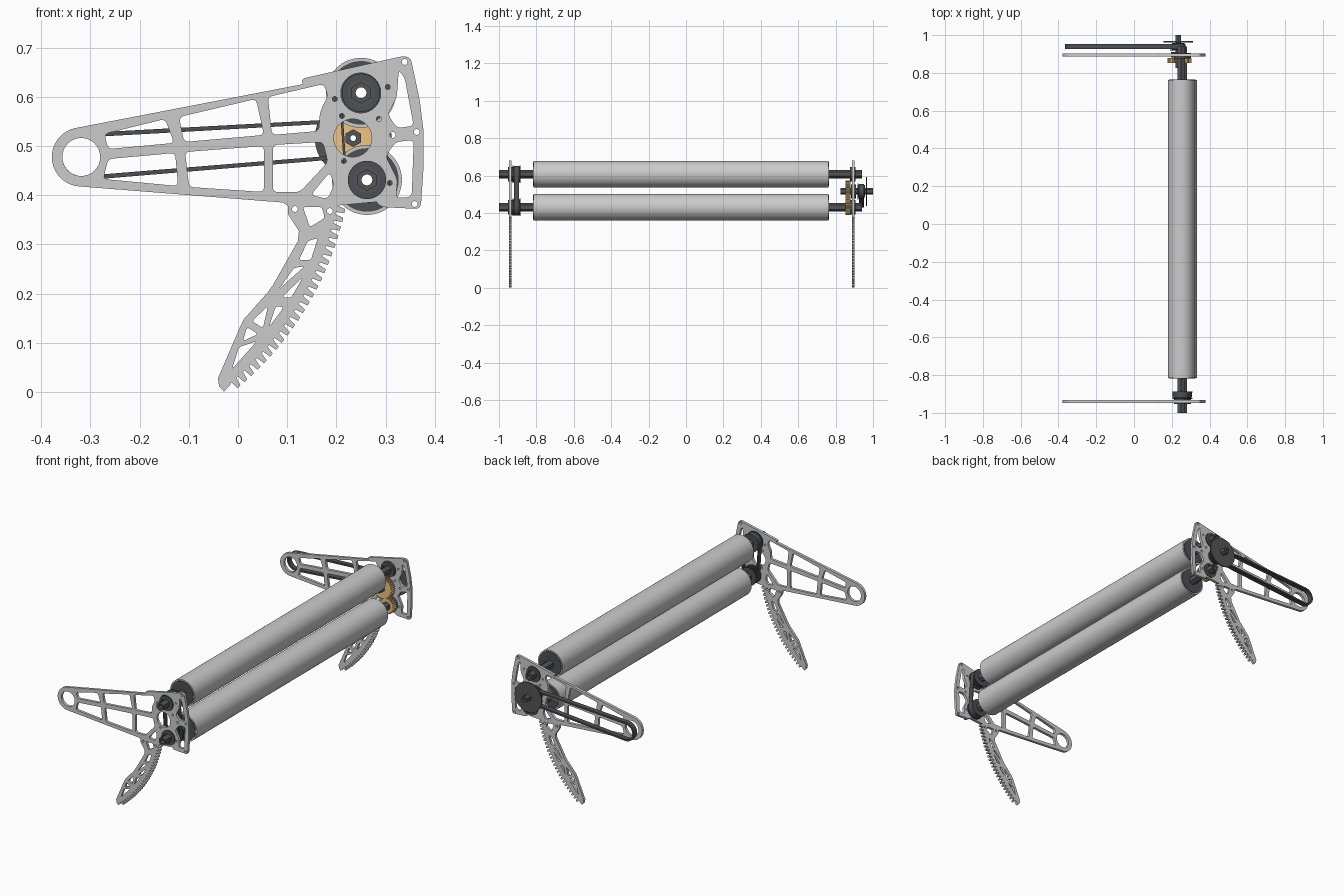
import bpy
from math import cos, sin, pi, atan2, acos, hypot
from mathutils import Vector

if "Cube" in bpy.data.objects:
    bpy.data.objects.remove(bpy.data.objects["Cube"])


def mat(name, col):
    m = bpy.data.materials.new(name)
    m.diffuse_color = (*col, 1)
    m.use_nodes = True
    m.node_tree.nodes["Principled BSDF"].inputs["Base Color"].default_value = m.diffuse_color
    return m


DARK = mat("dark_rubber", (0.07, 0.08, 0.09))
BLACK = mat("black_steel", (0.09, 0.09, 0.09))
TAN = mat("tan_gear", (0.85, 0.56, 0.24))


# ---- 2D profile helpers (x, z) ----
def circle(c, r, n=40, start=0.0):
    return [(c[0] + r * cos(start + 2 * pi * i / n), c[1] + r * sin(start + 2 * pi * i / n)) for i in range(n)]


def hexagon(c, r):
    return circle(c, r, 6, pi / 6)


def loop_around(c1, r1, c2, r2, n=20):
    """Belt line: hull of two circles."""
    d = (c2[0] - c1[0], c2[1] - c1[1])
    a, b = atan2(d[1], d[0]), acos((r1 - r2) / hypot(*d))
    pts = []
    for c, r, s, e in ((c1, r1, a + b, a + 2 * pi - b), (c2, r2, a - b, a + b)):
        pts += [(c[0] + r * cos(s + (e - s) * i / n), c[1] + r * sin(s + (e - s) * i / n)) for i in range(n + 1)]
    return pts


def gear_profile(c, r, teeth, depth=0.006):
    pts = []
    for i in range(teeth):
        for f, k in ((0, 1), (0.3, 0), (0.55, 0), (0.85, 1)):
            a = 2 * pi * (i + f) / teeth
            pts.append((c[0] + (r - k * depth) * cos(a), c[1] + (r - k * depth) * sin(a)))
    return pts


def rounded(pts, r=4, n=4):
    """Round every corner of a polygon."""
    out = []
    for i, p in enumerate(pts):
        p = Vector(p)
        va, vb = Vector(pts[i - 1]) - p, Vector(pts[(i + 1) % len(pts)]) - p
        a = p + va.normalized() * min(r, va.length * 0.4)
        b = p + vb.normalized() * min(r, vb.length * 0.4)
        for k in range(n + 1):
            t = k / n
            out.append(tuple(a * (1 - t) ** 2 + p * 2 * t * (1 - t) + b * t * t))
    return out


def slab(name, y0, y1, loops, material=None):
    """Extrude profile loops (first outer, rest holes) from y0 to y1."""
    cu = bpy.data.curves.new(name, 'CURVE')
    cu.dimensions, cu.fill_mode, cu.extrude = '2D', 'BOTH', (y1 - y0) / 2
    for lp in loops:
        sp = cu.splines.new('POLY')
        sp.points.add(len(lp) - 1)
        for q, (x, z) in zip(sp.points, lp):
            q.co = (x, z, 0, 1)
        sp.use_cyclic_u = True
    ob = bpy.data.objects.new(name, cu)
    bpy.context.collection.objects.link(ob)
    ob.location.y = (y0 + y1) / 2
    ob.rotation_euler.x = pi / 2
    bpy.ops.object.select_all(action='DESELECT')
    bpy.context.view_layer.objects.active = ob
    ob.select_set(True)
    bpy.ops.object.convert(target='MESH')
    ob = bpy.context.view_layer.objects.active
    bpy.ops.object.shade_smooth_by_angle(angle=0.5)
    if material:
        ob.data.materials.append(material)
    return ob


# ---- side plates: drawn in sketch units (v down), then scaled ----
def sketch(pts):
    return [((u - 238) / 493, (392 - v) / 492) for u, v in pts]


ring = [(81 + 29.5 * cos(a), 157 + 29.5 * sin(a)) for a in (1.66 + 2.84 * i / 20 for i in range(21))]
upper_edge = rounded([(300, 79.1), (404, 56), (411, 58), (420, 100), (424, 132), (424, 165), (421, 209), (380, 207)], 6)
teeth = []
N = 24
for i in range(N):
    for f, r in ((0, 312), (0.2, 320.5), (0.65, 320.5), (0.75, 312)):
        a = 0.205 + 0.68 * (i + f) / N
        teeth.append((32 + r * cos(a), 142 + r * sin(a)))
leg_back = [(230, 385), (224, 391.5), (219, 386), (218, 378), (240, 327), (244, 319), (268, 292), (273, 285),
            (298, 241), (299, 231), (288, 214), (288, 206), (283, 202.5)]
outline = ring + upper_edge + teeth + leg_back

frame_windows = [
    [(104, 134), (165, 119), (174, 143), (108, 149)],
    [(179, 117), (256, 99), (264, 135), (184, 142)],
    [(268, 97), (324, 84), (328, 96), (320, 112), (319, 131), (272, 135)],
    [(108, 159), (175, 153), (178, 186), (103, 179)],
    [(185, 152), (264, 146), (264, 192), (189, 187)],
    [(273, 145), (323, 142), (328, 162), (300, 192), (273, 192)],
    [(311, 195), (330, 172), (334, 185), (328, 199)],
    [(399, 70), (405, 78), (414, 126), (397, 128), (388, 114), (397, 98)],
    [(396, 142), (414, 140), (412, 197), (396, 198), (398, 180), (386, 156)],
]
leg_windows = [
    [(303, 207), (322, 207), (325, 218), (310, 227)],
    [(308, 241), (318, 238), (311, 260), (299, 260)],
    [(294, 268), (305, 266), (279, 289)],
    [(282, 297), (303, 277), (291, 298)],
    [(252, 321), (268, 306), (263, 328)],
    [(276, 306), (284, 307), (269, 327)],
    [(247, 327), (258, 334), (243, 341)],
    [(239, 347), (257, 341), (232, 369)],
]
round_holes = [(81, 157, 19), (361, 93, 20), (353, 138, 19), (367, 180, 18), (405, 62, 3), (415, 204, 3),
               (417, 132, 3), (393, 135, 3), (295, 209, 3), (330, 211, 3), (388, 87, 2.5), (335, 99, 2.5),
               (342, 116, 2.5), (390, 183, 2.5), (344, 161, 2.5), (379, 119, 2.5)]
loops = [sketch(outline)]
loops += [sketch(rounded(w, 5)) for w in frame_windows] + [sketch(rounded(w, 3)) for w in leg_windows]
loops += [sketch(circle(h[:2], h[2], 32 if h[2] > 5 else 12)) for h in round_holes]
slab("side_plate_front", -0.947, -0.933, loops)
slab("side_plate_back", 0.888, 0.902, loops)

# ---- rollers, hollow hex shafts, bearings and linked pulleys ----
TOP, LOW, IDLE, PIVOT = (0.25, 0.608), (0.262, 0.431), (0.234, 0.516), (-0.318, 0.478)
for tag, c in (("upper", TOP), ("lower", LOW)):
    slab(tag + "_roller", -0.815, 0.762, [circle(c, 0.071, 64), circle(c, 0.064, 64)])
    for end, y in (("front", -0.818), ("back", 0.745)):
        slab(f"{tag}_roller_cap_{end}", y, y + 0.02, [circle(c, 0.0645, 64), hexagon(c, 0.018)], DARK)
    slab(tag + "_shaft", -1.0, 0.94, [hexagon(c, 0.022), circle(c, 0.011, 20)], BLACK)
    for end, y in (("front", -0.952), ("back", 0.876)):
        slab(f"{tag}_bearing_{end}", y, y + 0.03, [circle(c, 0.039), circle(c, 0.027)], DARK)
        slab(f"{tag}_bearing_race_{end}", y + 0.003, y + 0.027, [circle(c, 0.0275), hexagon(c, 0.021)], BLACK)
    slab(tag + "_pulley", -0.924, -0.888, [gear_profile(c, 0.041, 24, 0.004), hexagon(c, 0.021)], DARK)
    for k, y in enumerate((-0.927, -0.891)):
        slab(f"{tag}_pulley_flange_{k}", y, y + 0.005, [circle(c, 0.047), hexagon(c, 0.021)], DARK)
slab("roller_link_belt", -0.919, -0.893, [loop_around(TOP, 0.045, LOW, 0.045), loop_around(TOP, 0.040, LOW, 0.040)], DARK)

# ---- drive end: meshing gears, idler shaft, pulley, disc and long belt ----
slab("idler_gear", 0.852, 0.879, [gear_profile(IDLE, 0.058, 36), hexagon(IDLE, 0.017)], TAN)
slab("roller_gear", 0.852, 0.879, [gear_profile(LOW, 0.042, 26), hexagon(LOW, 0.021)], TAN)
slab("idler_shaft", 0.825, 1.0, [hexagon(IDLE, 0.018), circle(IDLE, 0.006, 16)], BLACK)
slab("idler_bearing", 0.882, 0.91, [circle(IDLE, 0.038), hexagon(IDLE, 0.017)], DARK)
slab("drive_pulley", 0.922, 0.957, [gear_profile(IDLE, 0.034, 20, 0.004), hexagon(IDLE, 0.017)], DARK)
slab("drive_pulley_flange", 0.918, 0.923, [circle(IDLE, 0.043), hexagon(IDLE, 0.017)], DARK)
slab("drive_disc", 0.962, 0.968, [circle(IDLE, 0.078, 56), hexagon(IDLE, 0.017)], BLACK)
slab("drive_belt", 0.926, 0.953, [loop_around(PIVOT, 0.048, IDLE, 0.040), loop_around(PIVOT, 0.039, IDLE, 0.032)], DARK)
